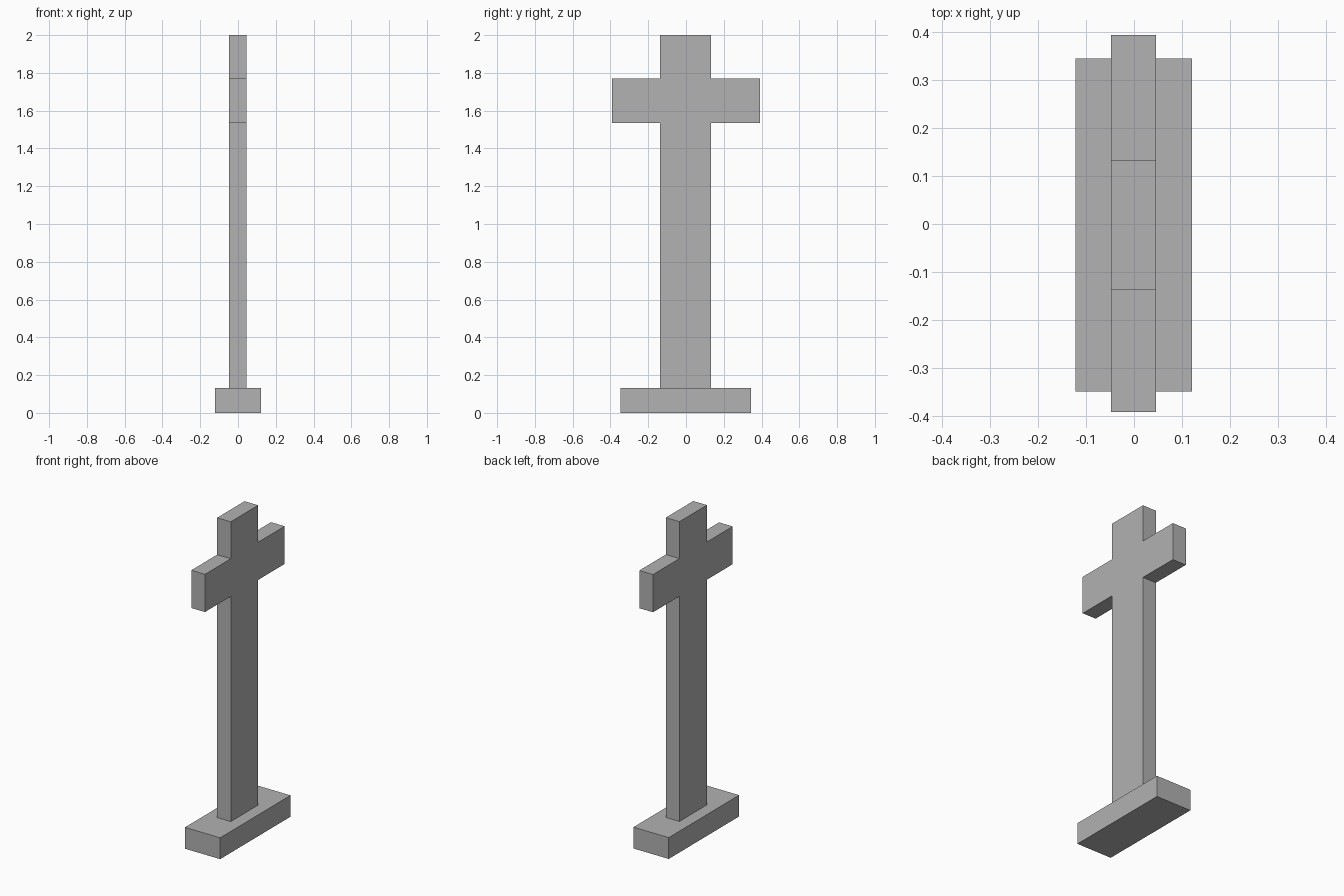
import bpy, bmesh

if "Cube" in bpy.data.objects:
    bpy.data.objects.remove(bpy.data.objects["Cube"])

stone = bpy.data.materials.new("grey stone")
stone.diffuse_color = (0.445, 0.445, 0.445, 1)
stone.use_nodes = True
stone.node_tree.nodes["Principled BSDF"].inputs["Base Color"].default_value = stone.diffuse_color


def extrude_x(name, outline, x0, x1):
    """Extrude a closed (y, z) outline from x0 to x1."""
    bm = bmesh.new()
    face = bm.faces.new([bm.verts.new((x0, y, z)) for y, z in outline])
    ext = bmesh.ops.extrude_face_region(bm, geom=[face])
    moved = [g for g in ext["geom"] if isinstance(g, bmesh.types.BMVert)]
    bmesh.ops.translate(bm, verts=moved, vec=(x1 - x0, 0, 0))
    bmesh.ops.recalc_face_normals(bm, faces=bm.faces)
    mesh = bpy.data.meshes.new(name)
    bm.to_mesh(mesh)
    bm.free()
    mesh.materials.append(stone)
    obj = bpy.data.objects.new(name, mesh)
    bpy.context.collection.objects.link(obj)
    return obj


# Plinth
base_top = 0.133
extrude_x("base", [(-0.348, 0), (0.344, 0), (0.344, base_top), (-0.348, base_top)],
          -0.122, 0.121)

# Upright and arms as a single cross-shaped slab
back, front, arm_back, arm_front = 0.133, -0.137, 0.393, -0.391
arm_low, arm_high, top = 1.535, 1.77, 2.0
extrude_x("cross", [
    (front, base_top), (back, base_top),
    (back, arm_low), (arm_back, arm_low), (arm_back, arm_high), (back, arm_high),
    (back, top), (front, top),
    (front, arm_high), (arm_front, arm_high), (arm_front, arm_low), (front, arm_low),
], -0.048, 0.046)
